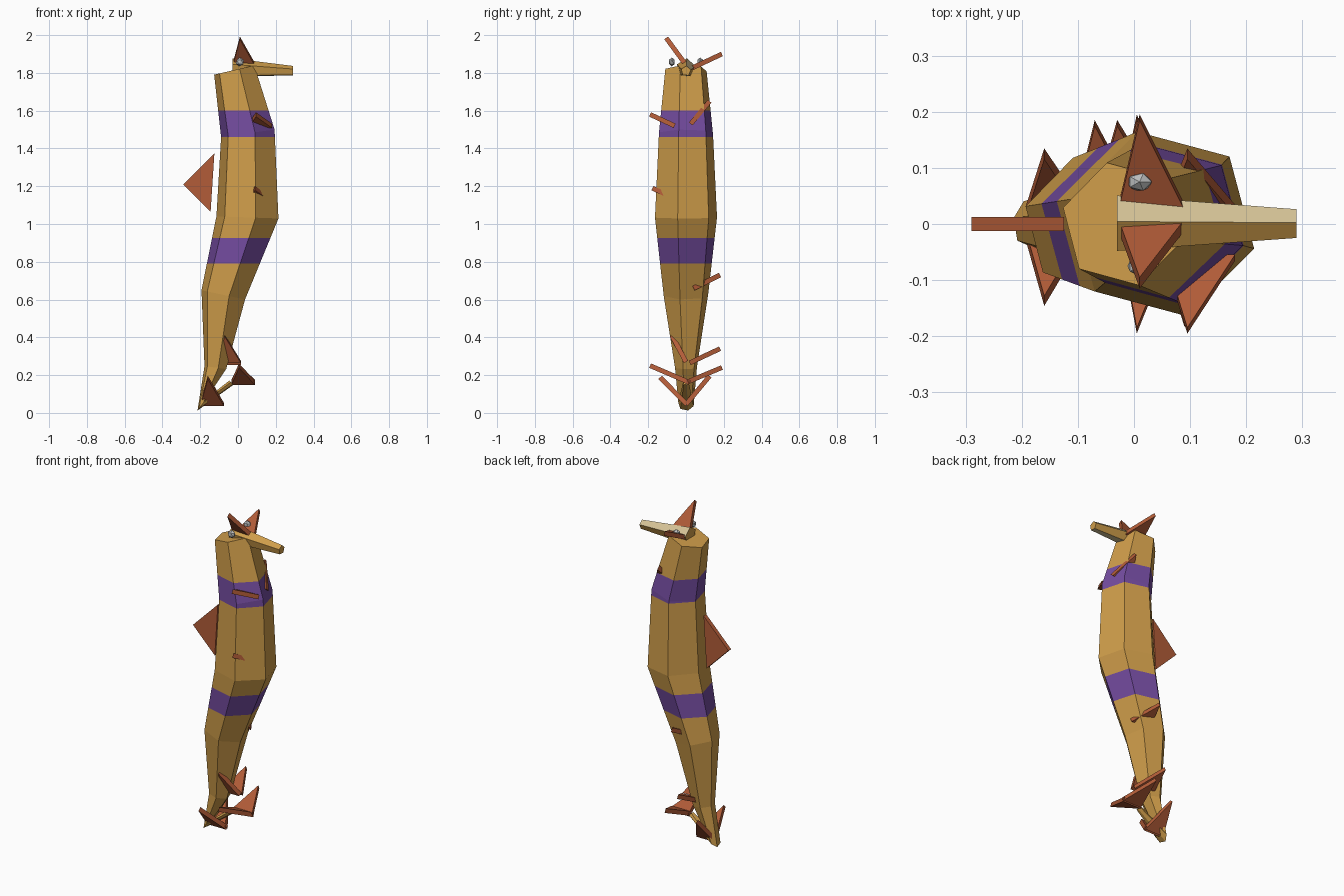
import bpy, bmesh
from math import sin, cos, radians
from mathutils import Vector

cube = bpy.data.objects.get("Cube")
if cube:
    bpy.data.objects.remove(cube, do_unlink=True)


def material(name, rgb):
    linear = [((c / 255 + 0.055) / 1.055) ** 2.4 for c in rgb] + [1]
    mat = bpy.data.materials.new(name)
    mat.use_nodes = True
    mat.diffuse_color = linear
    mat.node_tree.nodes["Principled BSDF"].inputs["Base Color"].default_value = linear
    return mat


GOLD = material("golden skin", (207, 157, 74))
PURPLE = material("purple band", (116, 76, 160))
RUST = material("rust fin", (178, 92, 56))
CREAM = material("cream snout", (216, 197, 152))
GREY = material("grey eye", (190, 192, 192))


def finish(name, bm, *mats):
    bmesh.ops.recalc_face_normals(bm, faces=bm.faces[:])
    mesh = bpy.data.meshes.new(name)
    bm.to_mesh(mesh)
    bm.free()
    for mat in mats:
        mesh.materials.append(mat)
    obj = bpy.data.objects.new(name, mesh)
    bpy.context.collection.objects.link(obj)
    return obj


def loft(rings):
    """Skin a list of equal rings and cap both ends; side faces come first."""
    bm = bmesh.new()
    loops = [[bm.verts.new(p) for p in ring] for ring in rings]
    n = len(loops[0])
    for a, b in zip(loops, loops[1:]):
        for i in range(n):
            j = (i + 1) % n
            bm.faces.new((a[i], a[j], b[j], b[i]))
    bm.faces.new(loops[0])
    bm.faces.new(loops[-1])
    return bm


def ring(x, z, radius, tilt, sides, phase):
    """Regular ring at (x, 0, z), tilted about the y axis."""
    points = []
    for i in range(sides):
        a = radians(phase + 360 * i / sides)
        u, v = radius * cos(a), radius * sin(a)
        t = radians(tilt)
        points.append(Vector((x + u * cos(t), v, z + u * sin(t))))
    return points


# Body and curled tail: x, z, radius, tilt
spine = [(-0.02, 1.815, 0.113, 13), (0.052, 1.48, 0.148, 8),
         (0.05, 1.035, 0.17, -2), (-0.078, 0.625, 0.122, -12),
         (-0.12, 0.24, 0.06, -8), (-0.19, 0.045, 0.042, 53),
         (-0.035, 0.16, 0.016, 133)]
body = loft([ring(*s, sides=6, phase=-15) for s in spine])

# Purple bands cut across the body
bands = [(0.79, 0.925), (1.46, 1.60)]
for height in sum(bands, ()):
    bmesh.ops.bisect_plane(body, geom=body.verts[:] + body.edges[:] + body.faces[:],
                           plane_co=(0, 0, height), plane_no=(0, 0, 1))
for face in body.faces:
    z = face.calc_center_median().z
    face.material_index = int(any(lo < z < hi for lo, hi in bands))
finish("body", body, GOLD, PURPLE)

# Five-sided tapered snout, cream above and below
snout = loft([ring(-0.03, 1.825, 0.052, 90, 5, 5), ring(0.29, 1.81, 0.027, 90, 5, 5)])
snout.faces.ensure_lookup_table()
for face in snout.faces[:5]:
    mid = face.calc_center_median()
    above = mid.z > 1.82 and mid.y > 0.005
    below = mid.z < 1.79 and abs(mid.y) < 0.01
    face.material_index = int(above or below)
finish("snout", snout, GOLD, CREAM)

# Eyes
for side, y in (("left", 0.075), ("right", -0.075)):
    eye = bmesh.new()
    bmesh.ops.create_icosphere(eye, subdivisions=1, radius=0.024)
    bmesh.ops.scale(eye, vec=(1, 0.75, 1), verts=eye.verts[:])
    bmesh.ops.translate(eye, vec=(0.01, y, 1.858), verts=eye.verts[:])
    finish(side + "_eye", eye, GREY)


def fin(name, *corners):
    """Thin triangular plate through three corners."""
    a, b, c = map(Vector, corners)
    half = (b - a).cross(c - a).normalized() * 0.0125
    finish(name, loft([[p - half for p in (a, b, c)], [p + half for p in (a, b, c)]]), RUST)


# Back fin
fin("back_fin", (-0.29, 0, 1.21), (-0.125, 0, 1.375), (-0.145, 0, 1.065))

# Side fins: name, tip, then y and z of the base
side_fins = [
    ("right_crest", (0.01, -0.105, 1.985), (0.005, 1.835)),
    ("left_crest", (0.01, 0.19, 1.90), (0.02, 1.82)),
    ("right_chest_fin", (0.095, -0.19, 1.58), (-0.06, 1.52)),
    ("left_chest_fin", (0.095, 0.125, 1.65), (0.025, 1.53)),
    ("right_belly_fin", (0.09, -0.178, 1.19), (-0.05, 1.13)),
    ("left_hip_fin", (-0.03, 0.18, 0.73), (0.04, 0.66)),
    ("right_upper_tail_fin", (-0.07, -0.075, 0.41), (0, 0.27)),
    ("left_upper_tail_fin", (-0.07, 0.18, 0.34), (0.02, 0.265)),
    ("right_curl_fin", (0.005, -0.19, 0.25), (0.02, 0.16)),
    ("left_curl_fin", (0.005, 0.19, 0.24), (0.01, 0.165)),
    ("right_tail_fin", (-0.16, -0.137, 0.188), (0.005, 0.045)),
    ("left_tail_fin", (-0.16, 0.125, 0.195), (0, 0.045)),
]
for name, tip, (y, z) in side_fins:
    fin(name, tip, (tip[0] - 0.04, y, z), (tip[0] + 0.085, y, z))
